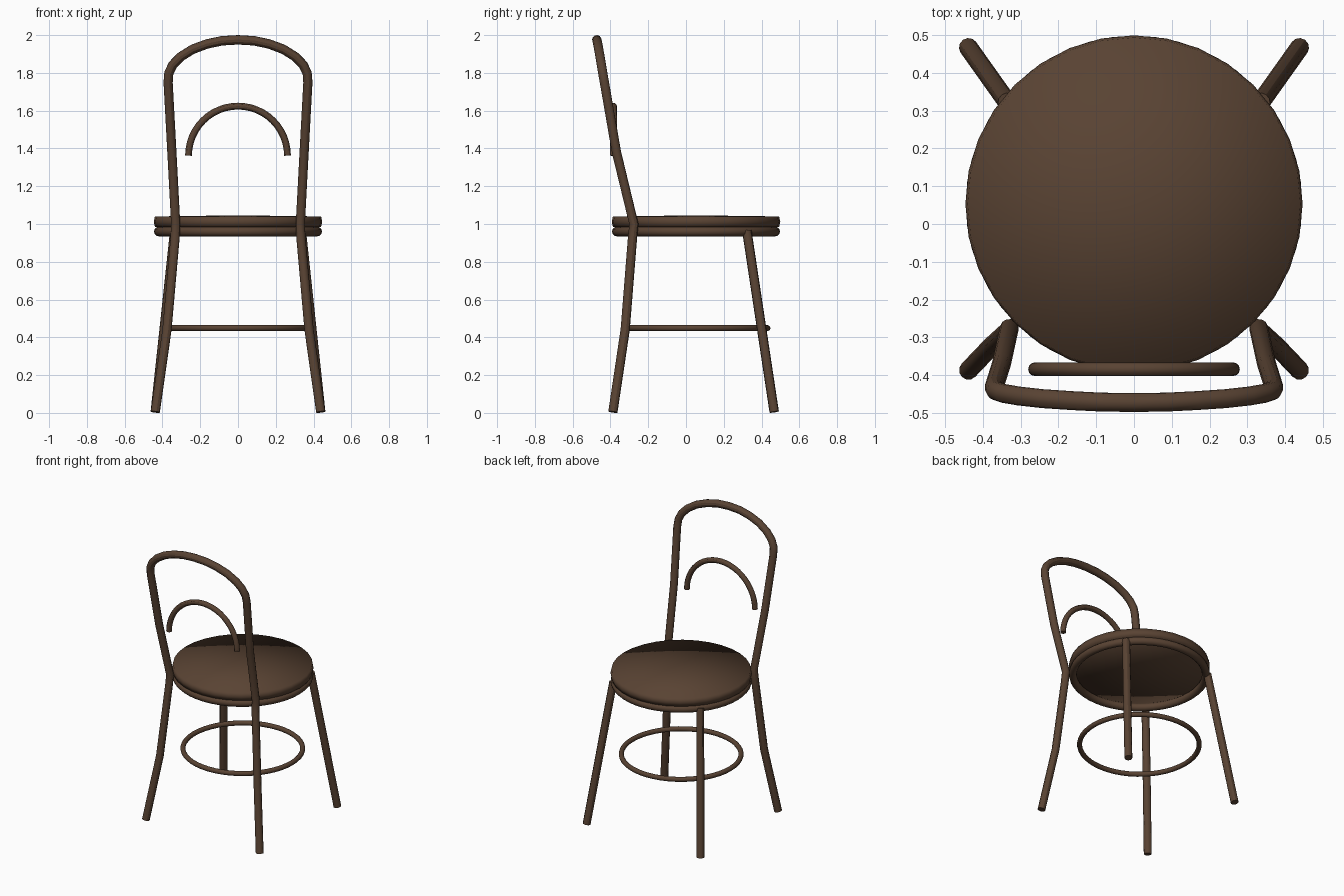
import bpy, bmesh
from math import sin, cos, pi
from mathutils import Matrix, Vector

cube = bpy.data.objects.get("Cube")
if cube:
    bpy.data.objects.remove(cube, do_unlink=True)

wood = bpy.data.materials.new("dark brown wood")
wood.use_nodes = True
BROWN = (0.10, 0.056, 0.033, 1)
wood.diffuse_color = BROWN
wood.node_tree.nodes["Principled BSDF"].inputs["Base Color"].default_value = BROWN

SEAT_Y = 0.053


def tube(name, points, radius):
    """Round bar with capped ends along a path."""
    curve = bpy.data.curves.new(name, "CURVE")
    curve.dimensions = "3D"
    curve.bevel_depth = radius
    curve.bevel_resolution = 4
    curve.use_fill_caps = True
    line = curve.splines.new("POLY")
    line.points.add(len(points) - 1)
    for p, co in zip(line.points, points):
        p.co = (*co, 1)
    line.use_smooth = True
    ob = bpy.data.objects.new(name, curve)
    bpy.context.collection.objects.link(ob)
    bpy.ops.object.select_all(action="DESELECT")
    ob.select_set(True)
    bpy.context.view_layer.objects.active = ob
    bpy.ops.object.convert(target="MESH")
    ob = bpy.context.object
    ob.data.materials.clear()
    ob.data.materials.append(wood)
    bpy.ops.object.shade_smooth_by_angle()
    return ob


def ring(name, major, minor, z):
    """Horizontal hoop concentric with the seat."""
    bpy.ops.mesh.primitive_torus_add(major_radius=major, minor_radius=minor,
                                     major_segments=48, minor_segments=12,
                                     location=(0, SEAT_Y, z))
    ob = bpy.context.object
    ob.name = name
    ob.data.materials.append(wood)
    bpy.ops.object.shade_smooth()


# Seat: gently domed disc turned from a profile, softly shaded over its rim
profile = [(0, 1.046), (0.440, 1.040), (0.446, 1.012), (0.440, 0.985), (0, 0.985)]
bm = bmesh.new()
verts = [bm.verts.new((r, 0, z)) for r, z in profile]
edges = [bm.edges.new(pair) for pair in zip(verts, verts[1:])]
bmesh.ops.spin(bm, geom=verts + edges, cent=(0, 0, 0), axis=(0, 0, 1),
               angle=2 * pi, steps=32)
bmesh.ops.remove_doubles(bm, verts=bm.verts, dist=0.0005)
bmesh.ops.recalc_face_normals(bm, faces=bm.faces)
for f in bm.faces:
    f.smooth = True
mesh = bpy.data.meshes.new("seat")
bm.to_mesh(mesh)
bm.free()
mesh.materials.append(wood)
seat = bpy.data.objects.new("seat", mesh)
seat.location.y = SEAT_Y
bpy.context.collection.objects.link(seat)

# Hoop under the seat and the leg brace hoop
ring("seat_hoop", 0.420, 0.025, 0.960)
ring("leg_brace_hoop", 0.378, 0.016, 0.449)

# Backrest and its two legs bent from a single bar
half = [(0.438, -0.387, 0.005), (0.376, -0.322, 0.44), (0.333, -0.283, 0.93),
        (0.330, -0.276, 1.00), (0.350, -0.368, 1.38), (0.370, -0.432, 1.75),
        (0.366, -0.441, 1.80), (0.345, -0.448, 1.843), (0.304, -0.455, 1.885),
        (0.240, -0.462, 1.925), (0.165, -0.467, 1.953), (0.085, -0.471, 1.970)]
path = half + [(0, -0.472, 1.975)] + [(-x, y, z) for x, y, z in reversed(half)]
tube("back_frame", path, 0.025)

# Inner backrest arch
arch = [(0.262 * cos(pi * i / 24), -0.384, 1.362 + 0.262 * sin(pi * i / 24))
        for i in range(25)]
tube("inner_back_arch", arch, 0.018)

# Two straight legs opposite the backrest
for side, label in ((1, "left"), (-1, "right")):
    tube(label + "_straight_leg",
         [(side * 0.438, 0.467, 0.005), (side * 0.335, 0.322, 0.965)], 0.025)
